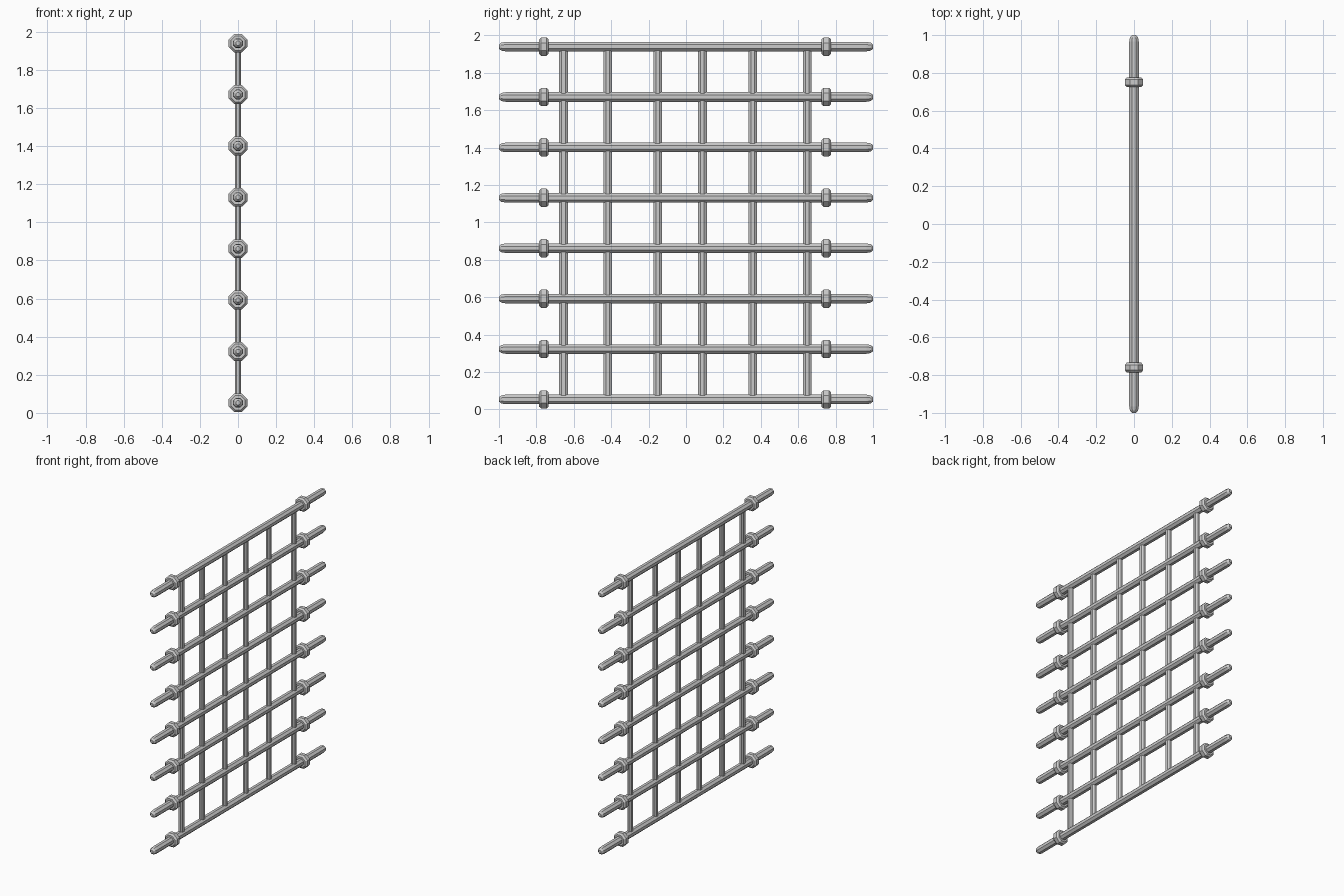
import bpy, bmesh, math
from mathutils import Matrix

if "Cube" in bpy.data.objects:
    bpy.data.objects.remove(bpy.data.objects["Cube"])


def lathe(name, profile, loc, axis='Y', sides=8, sx=1.0, sy=1.0):
    """Closed faceted solid from (radius, position) pairs along an axis."""
    bm = bmesh.new()
    rings = []
    for r, t in profile:
        ring = []
        for i in range(sides):
            a = 2 * math.pi * (i + 0.5) / sides
            ring.append(bm.verts.new((r * sx * math.cos(a), r * sy * math.sin(a), t)))
        rings.append(ring)
    for a, b in zip(rings, rings[1:]):
        for i in range(sides):
            j = (i + 1) % sides
            bm.faces.new((a[i], a[j], b[j], b[i]))
    bm.faces.new(rings[0][::-1])
    bm.faces.new(rings[-1])
    if axis == 'Y':
        bm.transform(Matrix.Rotation(-math.pi / 2, 4, 'X'))
    bmesh.ops.recalc_face_normals(bm, faces=bm.faces)
    me = bpy.data.meshes.new(name)
    bm.to_mesh(me)
    bm.free()
    ob = bpy.data.objects.new(name, me)
    ob.location = loc
    bpy.context.collection.objects.link(ob)
    return ob


ROWS = 8
Z0, STEP = 0.053, 0.2695
TOP = Z0 + STEP * (ROWS - 1)

# Horizontal bars with rounded tips, plus a chamfered collar near each end
bar = [(0.012, -1.0), (0.023, -0.988), (0.0275, -0.965),
       (0.0275, 0.965), (0.023, 0.988), (0.012, 1.0)]
collar = [(0.041, -0.026), (0.053, -0.014), (0.053, 0.014), (0.041, 0.026)]
for k in range(ROWS):
    z = Z0 + STEP * k
    lathe(f"horizontal_bar_{k}", bar, (0, 0, z))
    for side, y in (("left", -0.76), ("right", 0.75)):
        lathe(f"collar_{side}_{k}", collar, (0, y, z))

# Slimmer, flattened vertical bars, unevenly spaced
for k, y in enumerate((-0.655, -0.418, -0.152, 0.088, 0.356, 0.648)):
    lathe(f"vertical_bar_{k}", [(0.025, Z0), (0.025, TOP)], (0, y, 0), 'Z', 8, 0.7, 1.0)
